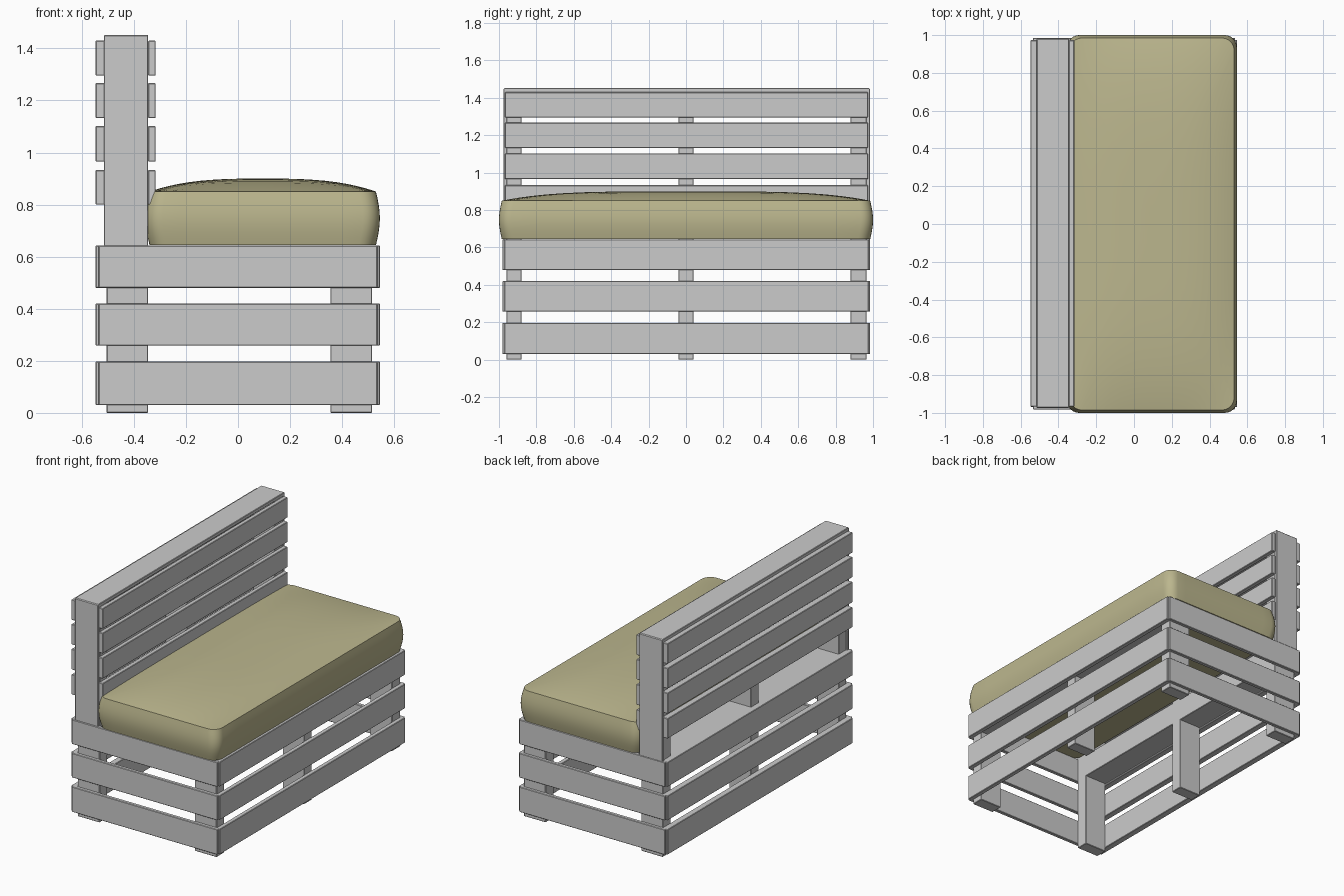
import bpy, bmesh
from math import sin, cos, pi, radians

if "Cube" in bpy.data.objects:
    bpy.data.objects.remove(bpy.data.objects["Cube"])


def box(name, x0, x1, y0, y1, z0, z1, bevel=0.003):
    bm = bmesh.new()
    bmesh.ops.create_cube(bm, size=1)
    for v in bm.verts:
        v.co = ((x0 + x1) / 2 + v.co.x * (x1 - x0),
                (y0 + y1) / 2 + v.co.y * (y1 - y0),
                (z0 + z1) / 2 + v.co.z * (z1 - z0))
    me = bpy.data.meshes.new(name)
    bm.to_mesh(me)
    bm.free()
    ob = bpy.data.objects.new(name, me)
    bpy.context.collection.objects.link(ob)
    if bevel:
        m = ob.modifiers.new("bevel", 'BEVEL')
        m.width, m.segments = bevel, 1
    return ob


# Posts: short in front, running up into the backrest behind
for y0, y1 in ((-0.96, -0.88), (-0.04, 0.04), (0.88, 0.965)):
    box("front_leg", 0.355, 0.515, y0, y1, 0, 0.635)
    box("back_post", -0.505, -0.345, y0, y1, 0, 1.43)

# Long beams carrying the cushion and the backrest
box("front_beam", 0.355, 0.515, -0.955, 0.955, 0.49, 0.64)
box("back_beam", -0.515, -0.345, -0.955, 0.955, 0.49, 0.642)

# Base slats on all four sides
for z0, z1 in ((0.03, 0.197), (0.258, 0.42), (0.48, 0.643)):
    box("front_slat", 0.515, 0.545, -0.97, 0.975, z0, z1)
    box("rear_slat", -0.547, -0.505, -0.97, 0.975, z0, z1)
    box("side_slat", -0.535, 0.535, -0.982, -0.957, z0, z1)
    box("side_slat", -0.535, 0.535, 0.96, 0.985, z0, z1)

# Backrest slats, both faces
for z0, z1 in ((0.80, 0.933), (0.965, 1.102), (1.132, 1.267), (1.295, 1.43)):
    box("backrest_front_slat", -0.345, -0.316, -0.967, 0.973, z0, z1)
    box("backrest_rear_slat", -0.547, -0.505, -0.967, 0.973, z0, z1)

# Backrest end boards and top cap
box("backrest_end_board", -0.515, -0.345, -0.975, -0.958, 0.64, 1.45)
box("backrest_end_board", -0.515, -0.345, 0.963, 0.983, 0.64, 1.45)
box("backrest_cap", -0.515, -0.345, -0.973, 0.981, 1.428, 1.452)

# Cushion: rounded-rectangle rings with bulging sides and a crowned top
CX, HX, HY, R = 0.095, 0.435, 0.985, 0.065


def outline(grow=0.0):
    hx, hy, r = HX + grow, HY + grow, R
    corners = []
    for i, (sx, sy) in enumerate(((1, 1), (-1, 1), (-1, -1), (1, -1))):
        corners.append([(sx * (hx - r) + r * cos((i + k / 6) * pi / 2),
                         sy * (hy - r) + r * sin((i + k / 6) * pi / 2)) for k in range(7)])
    pts = []
    for i, arc in enumerate(corners):
        (ax, ay), (bx, by) = arc[-1], corners[(i + 1) % 4][0]
        pts += arc + [(ax + (bx - ax) * k / 12, ay + (by - ay) * k / 12) for k in range(1, 12)]
    return pts


bm = bmesh.new()
rings = []
for k in range(9):
    t = k / 8
    rings.append([bm.verts.new((CX + x, y, 0.645 + 0.205 * t))
                  for x, y in outline(0.015 * sin(pi * t))])
for s in (0.98, 0.95, 0.9, 0.84, 0.76, 0.66, 0.54, 0.4, 0.25, 0.1):
    rings.append([bm.verts.new((CX + x * s, y * s, 0.85 + 0.05
                                * (1 - abs(x * s / HX) ** 3) * (1 - abs(y * s / HY) ** 4)))
                  for x, y in outline()])
n = len(rings[0])
for a, b in zip(rings, rings[1:]):
    for i in range(n):
        bm.faces.new((a[i], a[(i + 1) % n], b[(i + 1) % n], b[i]))
bm.faces.new(rings[-1])
bm.faces.new(rings[0][::-1])
bmesh.ops.recalc_face_normals(bm, faces=bm.faces)
me = bpy.data.meshes.new("seat_cushion")
bm.to_mesh(me)
bm.free()
cushion = bpy.data.objects.new("seat_cushion", me)
bpy.context.collection.objects.link(cushion)
mat = bpy.data.materials.new("cushion_fabric")
mat.diffuse_color = (0.50, 0.47, 0.27, 1)
mat.use_nodes = True
mat.node_tree.nodes["Principled BSDF"].inputs["Base Color"].default_value = mat.diffuse_color
me.materials.append(mat)
bpy.context.view_layer.objects.active = cushion
cushion.select_set(True)
bpy.ops.object.shade_smooth_by_angle(angle=radians(35))
